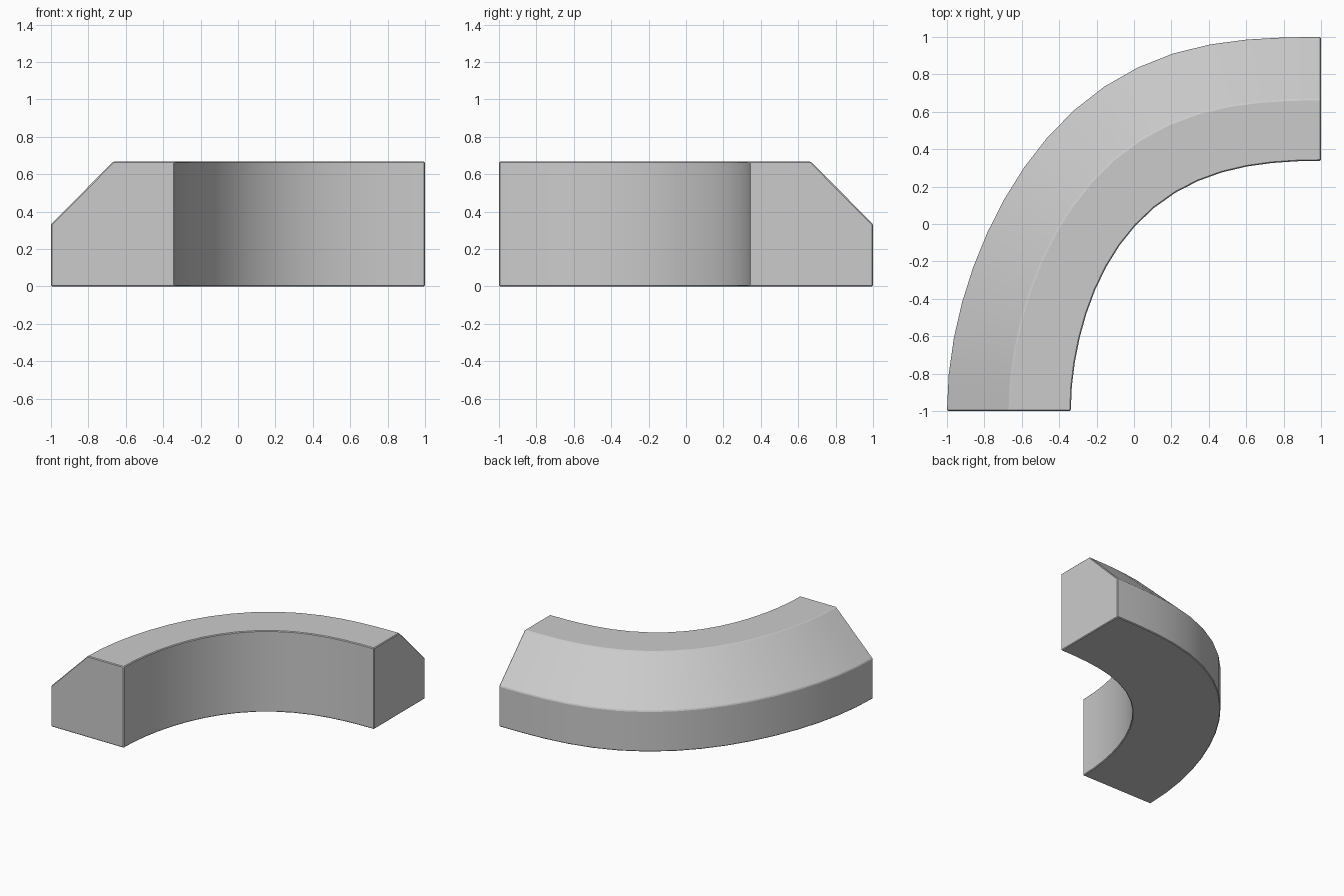
import bpy, bmesh, math

if "Cube" in bpy.data.objects:
    bpy.data.objects.remove(bpy.data.objects["Cube"])

SEGMENTS = 16
# Cross-section: start radius, height, bulge amount, bulge skew
PROFILE = [
    (1.338, 0.0, 0.068, 1.22),
    (1.338, 0.667, 0.068, 1.22),
    (1.667, 0.667, 0.077, 1.35),
    (2.0, 0.333, 0.086, 1.5),
    (2.0, 0.0, 0.086, 1.5),
]


def point(u, radius, z, bulge, skew):
    """Point on the slightly bulged quarter curve around (1, -1)."""
    r = radius + bulge * math.sin(math.pi * u ** skew) ** 2
    a = u * math.pi / 2
    return (1 - r * math.cos(a), -1 + r * math.sin(a), z)


# Sweep the chamfered section along the quarter curve
bm = bmesh.new()
rings = [[bm.verts.new(point(i / SEGMENTS, *p)) for p in PROFILE]
         for i in range(SEGMENTS + 1)]
n = len(PROFILE)
for a, b in zip(rings, rings[1:]):
    for k in range(n):
        j = (k + 1) % n
        bm.faces.new((a[k], a[j], b[j], b[k]))

# End caps
bm.faces.new(rings[0])
bm.faces.new(rings[-1])
bmesh.ops.recalc_face_normals(bm, faces=bm.faces[:])

mesh = bpy.data.meshes.new("curved_block")
bm.to_mesh(mesh)
bm.free()
block = bpy.data.objects.new("curved_block", mesh)
bpy.context.collection.objects.link(block)
bpy.context.view_layer.objects.active = block
block.select_set(True)

# Tiny softened edges, smooth curved sides
bevel = block.modifiers.new("edge_bevel", "BEVEL")
bevel.width = 0.006
bevel.segments = 1
bevel.limit_method = 'ANGLE'
bevel.angle_limit = math.radians(30)
bpy.ops.object.modifier_apply(modifier=bevel.name)
bpy.ops.object.shade_smooth_by_angle(angle=math.radians(20))
